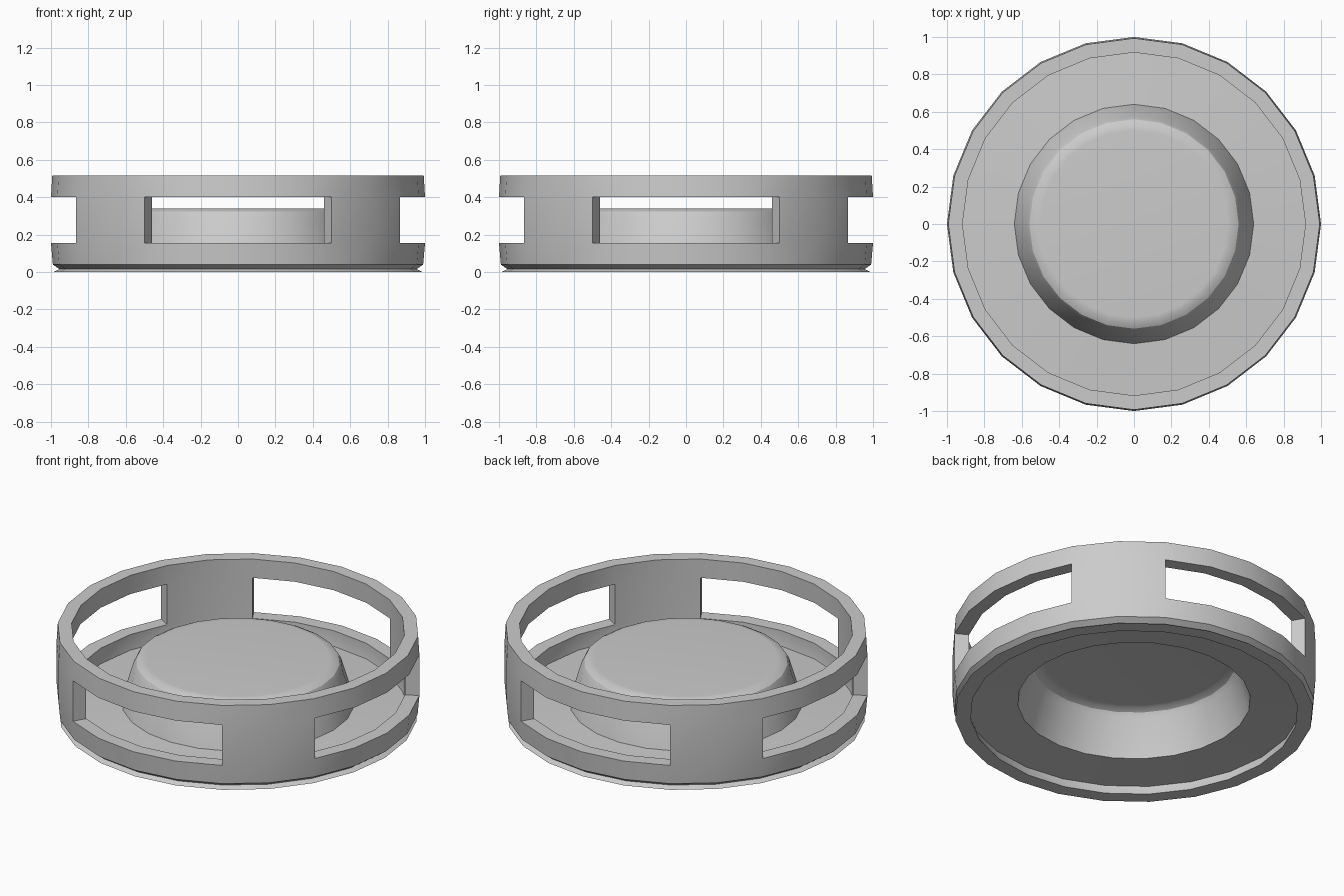
import bpy, bmesh, math

cube = bpy.data.objects.get("Cube")
if cube:
    bpy.data.objects.remove(cube, do_unlink=True)

SIDES = 24

grey = bpy.data.materials.new("light_grey")
grey.use_nodes = True
colour = (0.6, 0.6, 0.6, 1)
grey.diffuse_color = colour
grey.node_tree.nodes["Principled BSDF"].inputs["Base Color"].default_value = colour


def circle(bm, r, z):
    step = 2 * math.pi / SIDES
    return [bm.verts.new((r * math.cos(i * step), r * math.sin(i * step), z))
            for i in range(SIDES)]


def finish(bm, name):
    bmesh.ops.recalc_face_normals(bm, faces=bm.faces)
    mesh = bpy.data.meshes.new(name)
    bm.to_mesh(mesh)
    bm.free()
    mesh.materials.append(grey)
    obj = bpy.data.objects.new(name, mesh)
    bpy.context.collection.objects.link(obj)
    bpy.ops.object.select_all(action='DESELECT')
    obj.select_set(True)
    bpy.context.view_layer.objects.active = obj
    bpy.ops.object.shade_smooth_by_angle(angle=math.radians(32))


# Outer ring: closed cross-section with a grooved foot, and four windows
section = [(0.99, 0.04), (1.0, 0.155), (1.0, 0.40), (0.993, 0.515),
           (0.917, 0.515), (0.92, 0.40), (0.92, 0.155), (0.92, 0.06),
           (0.90, 0.0), (0.985, 0.0), (0.955, 0.015)]
OUT_LOW, OUT_HIGH, IN_HIGH, IN_LOW = 1, 2, 5, 6
bm = bmesh.new()
loops = [circle(bm, r, z) for r, z in section]


def strip(a, b, k):
    n = (k + 1) % SIDES
    bm.faces.new((loops[a][k], loops[a][n], loops[b][n], loops[b][k]))


for k in range(SIDES):
    pillar = k % 6 in (2, 3)
    for a in range(len(section)):
        if pillar or a not in (OUT_LOW, IN_HIGH):
            strip(a, (a + 1) % len(section), k)
    if not pillar:
        strip(OUT_LOW, IN_LOW, k)       # window sill
        strip(OUT_HIGH, IN_HIGH, k)     # window head
    if k % 6 in (2, 4):                 # window jamb
        bm.faces.new([loops[a][k] for a in (OUT_LOW, OUT_HIGH, IN_HIGH, IN_LOW)])
finish(bm, "windowed_ring")

# Thin floor rising into a hollow raised centre
profile = [(0.92, 0.06), (0.64, 0.075), (0.575, 0.295), (0.56, 0.322),
           (0.53, 0.338), (0.50, 0.34)]
bm = bmesh.new()
loops = [circle(bm, r, z) for r, z in profile]
for a in range(len(profile) - 1):
    for k in range(SIDES):
        strip(a, a + 1, k)
bm.faces.new(loops[-1])
finish(bm, "floor_and_raised_centre")
